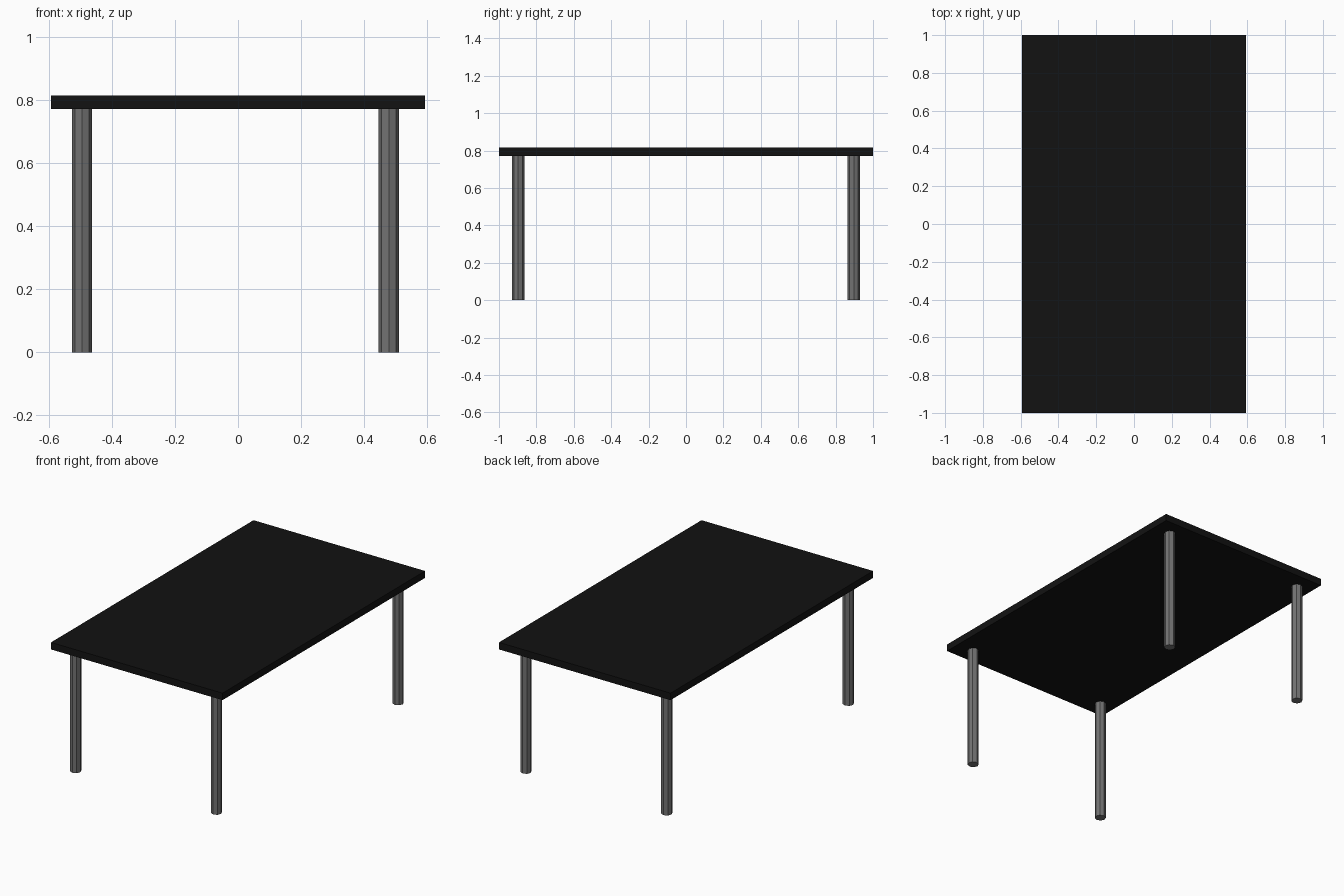
import bpy

if "Cube" in bpy.data.objects:
    bpy.data.objects.remove(bpy.data.objects["Cube"])


def material(name, value):
    m = bpy.data.materials.new(name)
    m.diffuse_color = (value, value, value, 1)
    m.use_nodes = True
    m.node_tree.nodes["Principled BSDF"].inputs["Base Color"].default_value = m.diffuse_color
    return m


black = material("black_top", 0.006)
metal = material("grey_metal", 0.17)

LEG_TOP, TOP = 0.772, 0.816

# Flat rectangular top
bpy.ops.mesh.primitive_cube_add(size=1, location=(0, 0, (LEG_TOP + TOP) / 2))
top = bpy.context.object
top.name = "table_top"
top.scale = (1.186, 2.0, TOP - LEG_TOP)
bpy.ops.object.transform_apply(location=False, rotation=False, scale=True)
top.data.materials.append(black)

# Four eight-sided legs, set slightly off centre across the width
for y, end in ((-0.897, "front"), (0.897, "back")):
    for x, side in ((-0.495, "left"), (0.479, "right")):
        bpy.ops.mesh.primitive_cylinder_add(
            vertices=8, radius=0.0325, depth=LEG_TOP, location=(x, y, LEG_TOP / 2))
        leg = bpy.context.object
        leg.name = f"{end}_{side}_leg"
        leg.data.materials.append(metal)
